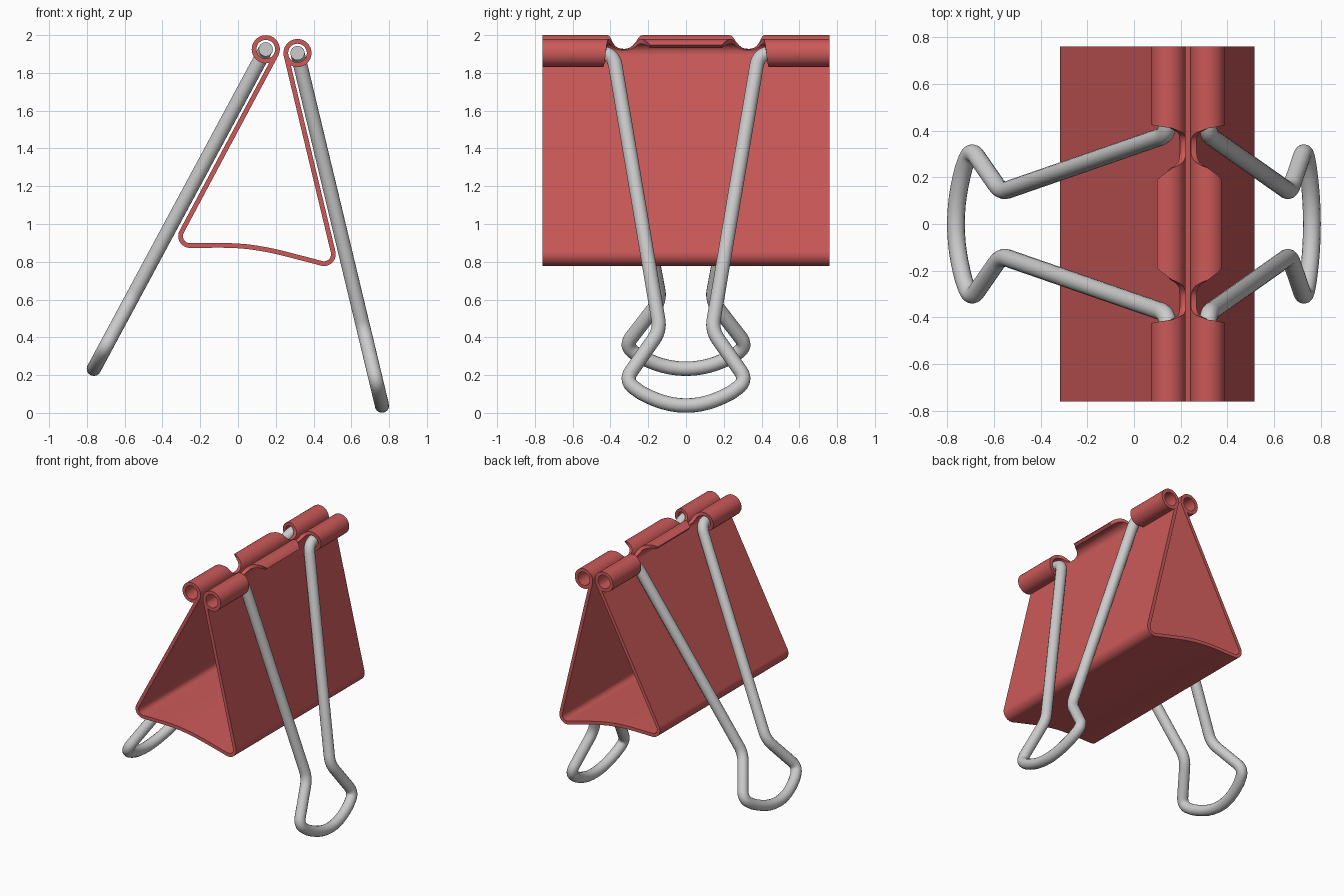
import bpy, bmesh
from math import cos, sin, radians
from mathutils import Vector

if "Cube" in bpy.data.objects:
    bpy.data.objects.remove(bpy.data.objects["Cube"])

R = 0.062                      # curl radius (sheet midline)
THICK = 0.025
HALF_W = 0.76
LEFT, RIGHT = (0.147, 1.925), (0.315, 1.905)   # curl centres (x, z)
TAB_END = 159                  # curl angle where the middle tab stops

# notch outline: (curl angle, tab half width, inner end of the outer curl)
NOTCH = [(30, .33, .33), (31, .315, .345), (34, .30, .36), (42, .285, .375),
         (60, .265, .39), (85, .25, .40), (105, .24, .41), (159, .19, .42),
         (345, .19, .448)]
ANGLES = [0, 10, 20, 30, 31, 32.5, 34, 38, 42, 48, 54, 60, 68, 76, 85, 95, 105,
          115, 126, 137, 148, 159] + [159 + 12.4 * i for i in range(1, 16)]


def notch(a):
    if a <= 30:
        return .33, .33
    for (a0, i0, o0), (a1, i1, o1) in zip(NOTCH, NOTCH[1:]):
        if a <= a1 + 1e-6:
            t = (a - a0) / (a1 - a0)
            return i0 + (i1 - i0) * t, o0 + (o1 - o0) * t
    return NOTCH[-1][1:]


def on_circle(c, r, deg):
    return c[0] + r * cos(radians(deg)), c[1] + r * sin(radians(deg))


def arc(c, r, a0, a1, n=12):
    return [on_circle(c, r, a0 + (a1 - a0) * i / n) for i in range(n + 1)]


def finish(ob):
    bpy.ops.object.select_all(action='DESELECT')
    ob.select_set(True)
    bpy.context.view_layer.objects.active = ob


# spring body: profile rows of (point, curl angle)
rows = [(on_circle(LEFT, R, -28.2 + a), a) for a in reversed(ANGLES)]
bottom = [(-.1, .887), (-.05, .8865), (0, .884), (.05, .88), (.1, .873),
          (.15, .8645), (.2, .854), (.25, .842), (.3, .829), (.37, .811)]
middle = (arc((-.254, .936), .05, 151.8, 270) + bottom
          + arc((.455, .84), .05, -104, 13.4))
rows += [(p, 0) for p in middle]
rows += [(on_circle(RIGHT, R, 193.4 - a), a) for a in ANGLES]

bm = bmesh.new()
grid = []
for (x, z), a in rows:
    yi, yo = notch(a)
    grid.append([bm.verts.new((x, y, z))
                 for y in (-HALF_W, -yo, -yi, yi, yo, HALF_W)])
for k in range(len(rows) - 1):
    for c in (0, 2, 4):
        if c == 2 and max(rows[k][1], rows[k + 1][1]) > TAB_END + .01:
            continue
        p, q = grid[k], grid[k + 1]
        bm.faces.new((p[c], p[c + 1], q[c + 1], q[c]))
bmesh.ops.delete(bm, geom=[v for v in bm.verts if not v.link_faces], context='VERTS')
bmesh.ops.remove_doubles(bm, verts=bm.verts, dist=1e-4)
bmesh.ops.recalc_face_normals(bm, faces=bm.faces)
me = bpy.data.meshes.new("spring_body")
bm.to_mesh(me)
bm.free()
body = bpy.data.objects.new("spring_body", me)
bpy.context.collection.objects.link(body)
red = bpy.data.materials.new("red_coating")
red.diffuse_color = (0.6, 0.1, 0.1, 1)
red.use_nodes = True
red.node_tree.nodes["Principled BSDF"].inputs["Base Color"].default_value = red.diffuse_color
me.materials.append(red)
finish(body)
sol = body.modifiers.new("thickness", 'SOLIDIFY')
sol.thickness = THICK
sol.offset = 0
bpy.ops.object.modifier_apply(modifier=sol.name)
bpy.ops.object.shade_smooth_by_angle(angle=radians(35))


# wire handles: half path in (y, distance along handle), corners rounded
def rounded(points):
    out = []
    for i, (p, trim) in enumerate(points):
        p = Vector(p)
        if not trim:
            out.append(p)
            continue
        a = p + (Vector(points[i - 1][0]) - p).normalized() * trim
        b = p + (Vector(points[i + 1][0]) - p).normalized() * trim
        for j in range(9):
            t = j / 8
            out.append(a * (1 - t) ** 2 + p * 2 * t * (1 - t) + b * t * t)
    return out


half = rounded([((.56, 0), 0), ((.385, 0), .07), ((.137, 1.51), .06),
                ((.325, 1.785), .065), ((.24, 1.849), 0)])
half += [Vector((y, 1.92 - 1.25 * y * y)) for y in (.2, .16, .12, .08, .04)]
path = half + [Vector((0, 1.92))] + [Vector((-p.x, p.y)) for p in reversed(half)]


def handle(name, centre, dx, dz):
    cu = bpy.data.curves.new(name, 'CURVE')
    cu.dimensions = '3D'
    cu.bevel_depth = 0.038
    cu.bevel_resolution = 6
    cu.use_fill_caps = True
    sp = cu.splines.new('POLY')
    sp.points.add(len(path) - 1)
    for pt, p in zip(sp.points, path):
        pt.co = (centre[0] + dx * p.y, p.x, centre[1] + dz * p.y, 1)
    ob = bpy.data.objects.new(name, cu)
    bpy.context.collection.objects.link(ob)
    finish(ob)
    bpy.ops.object.convert(target='MESH')
    bpy.ops.object.shade_smooth_by_angle(angle=radians(40))


handle("left_handle", LEFT, -.474, -.881)
handle("right_handle", RIGHT, .233, -.972)
